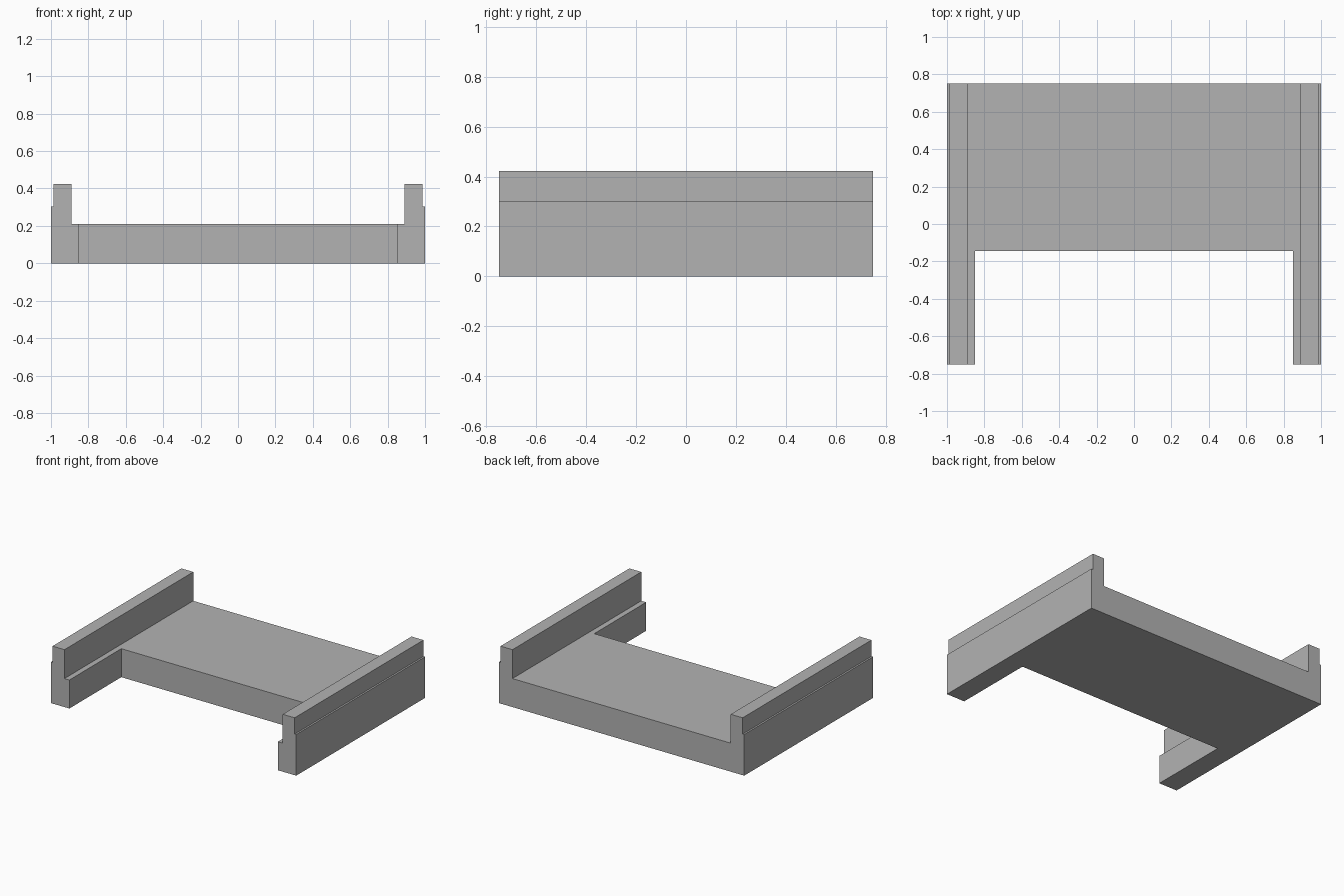
import bpy
import bmesh

cube = bpy.data.objects.get("Cube")
if cube:
    bpy.data.objects.remove(cube, do_unlink=True)

BACK, FRONT = 0.75, -0.75
DECK_FRONT = -0.145
RAIL_INNER = 0.85
DECK_TOP = 0.21

# Plain grey finish
grey = bpy.data.materials.new("plain_grey")
grey.use_nodes = True
colour = (0.45, 0.45, 0.45, 1)
grey.diffuse_color = colour
grey.node_tree.nodes["Principled BSDF"].inputs["Base Color"].default_value = colour


def extrude_profile(name, points, y0, y1):
    """Solid made by sweeping an (x, z) outline from y0 to y1."""
    bm = bmesh.new()
    face = bm.faces.new([bm.verts.new((x, y0, z)) for x, z in points])
    swept = bmesh.ops.extrude_face_region(bm, geom=[face], use_keep_orig=True)
    moved = [v for v in swept["geom"] if isinstance(v, bmesh.types.BMVert)]
    bmesh.ops.translate(bm, vec=(0, y1 - y0, 0), verts=moved)
    bmesh.ops.recalc_face_normals(bm, faces=bm.faces)
    mesh = bpy.data.meshes.new(name)
    bm.to_mesh(mesh)
    bm.free()
    obj = bpy.data.objects.new(name, mesh)
    bpy.context.collection.objects.link(obj)
    return obj


# Deck with stepped side rails, as one mirrored channel outline
half = [(1, 0), (1, 0.303), (0.987, 0.303), (0.987, 0.423),
        (0.89, 0.423), (0.89, DECK_TOP)]
outline = half + [(-x, z) for x, z in reversed(half)]
frame = extrude_profile("deck_with_side_rails", outline, FRONT, BACK)
frame.data.materials.append(grey)

# Open notch between the rails at the front
notch_outline = [(-RAIL_INNER, -0.1), (RAIL_INNER, -0.1),
                 (RAIL_INNER, 0.5), (-RAIL_INNER, 0.5)]
notch = extrude_profile("notch_cutter", notch_outline, FRONT - 0.1, DECK_FRONT)
notch.hide_render = True

cut = frame.modifiers.new("front_notch", "BOOLEAN")
cut.operation = "DIFFERENCE"
cut.solver = "EXACT"
cut.object = notch
bpy.context.view_layer.objects.active = frame
bpy.ops.object.modifier_apply(modifier=cut.name)
bpy.data.objects.remove(notch, do_unlink=True)
